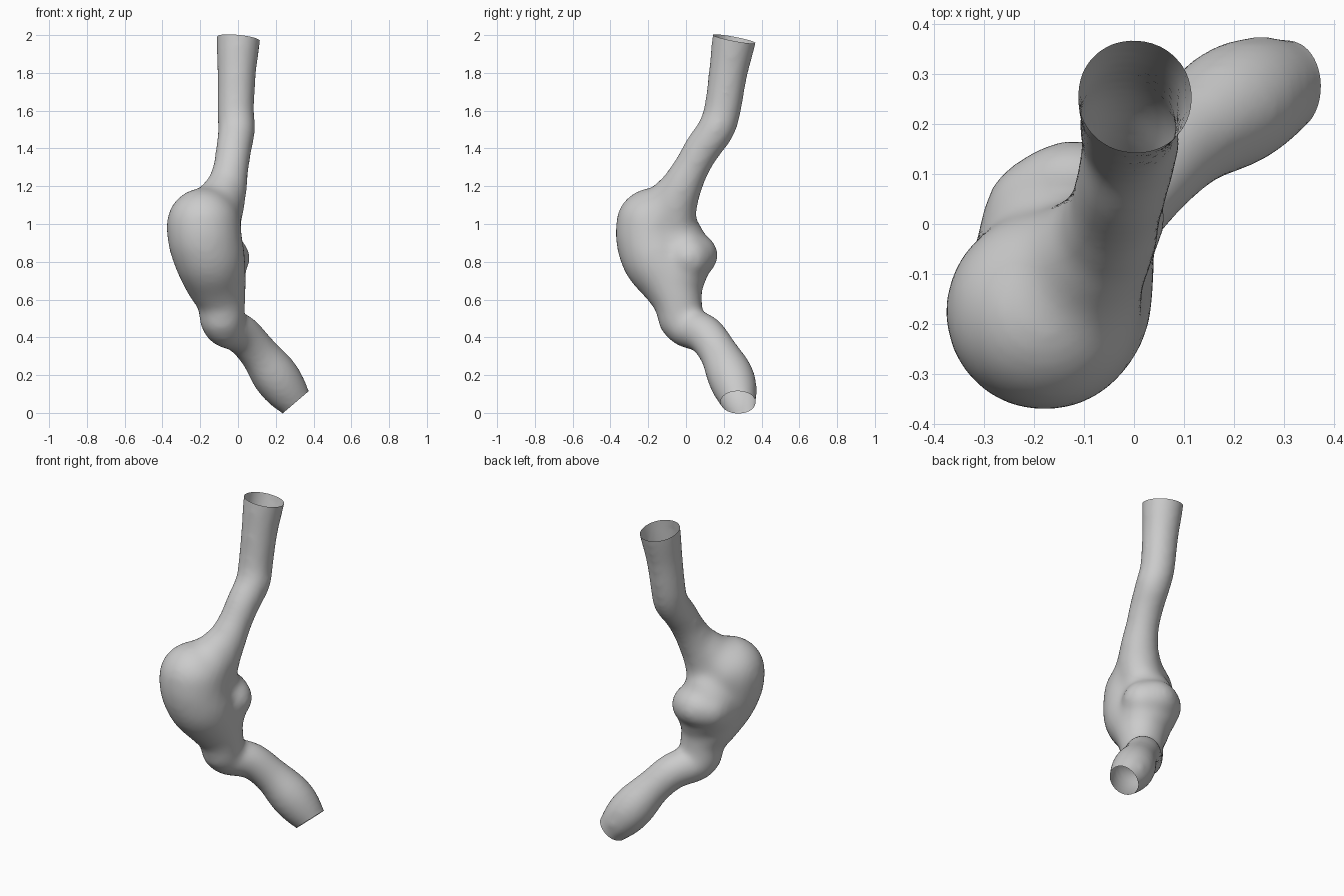
import bpy
import bmesh
from mathutils import Matrix, Vector

cube = bpy.data.objects.get("Cube")
if cube:
    bpy.data.objects.remove(cube, do_unlink=True)

GROW = 0.007      # offsets the shrinkage caused by smoothing
STEPS = 6


def material(name, colour):
    mat = bpy.data.materials.new(name)
    mat.use_nodes = True
    mat.diffuse_color = colour
    mat.node_tree.nodes["Principled BSDF"].inputs["Base Color"].default_value = colour
    return mat


def spline(a, b, c, d, t):
    """Smooth interpolation between b and c, including the radius."""
    return 0.5 * (2 * b + (c - a) * t + (2 * a - 5 * b + 4 * c - d) * t ** 2
                  + (3 * b - a - 3 * c + d) * t ** 3)


def add_chain(bm, path):
    """Fill a path of (x, y, z, radius) points with overlapping balls."""
    pts = [Vector(p) for p in path]
    pts = [pts[0]] + pts + [pts[-1]]
    for i in range(1, len(pts) - 2):
        for k in range(STEPS + 1):
            p = spline(*pts[i - 1:i + 3], k / STEPS)
            bmesh.ops.create_icosphere(bm, subdivisions=3, radius=p.w + GROW,
                                       matrix=Matrix.Translation(p.xyz))


# Upper tube, running down behind the large bulge
upper_tube = [
    (0.015, 0.285, 2.15, 0.117), (0.002, 0.255, 1.98, 0.112), (-0.007, 0.223, 1.8, 0.098),
    (-0.012, 0.192, 1.6, 0.093), (-0.007, 0.158, 1.5, 0.093), (-0.022, 0.087, 1.4, 0.09),
    (-0.037, 0.03, 1.3, 0.089), (-0.058, -0.022, 1.2, 0.101), (-0.085, -0.06, 1.1, 0.114),
    (-0.1, -0.06, 1, 0.107),
]

# Large front bulge tapering into the neck
front_bulge = [
    (-0.182, -0.175, 0.995, 0.191), (-0.175, -0.175, 0.92, 0.191), (-0.15, -0.15, 0.82, 0.182),
    (-0.122, -0.085, 0.71, 0.158), (-0.09, -0.045, 0.6, 0.125), (-0.086, -0.03, 0.5, 0.113),
]

# Bridge from the upper tube into the front bulge
shoulder = [(-0.075, -0.045, 1.17, 0.105), (-0.12, -0.1, 1.08, 0.135),
            (-0.175, -0.16, 1, 0.185)]

# Smaller lobe at the back, with a broad root
back_lobe = [(-0.18, 0.015, 0.83, 0.116), (-0.12, 0.056, 0.835, 0.108),
             (-0.058, 0.012, 0.82, 0.116)]
lobe_root = [(-0.13, -0.05, 0.93, 0.135), (-0.145, -0.04, 0.83, 0.165),
             (-0.1, -0.035, 0.73, 0.137)]

# Lower tube, bending out to the left and back
lower_tube = [
    (-0.086, -0.03, 0.5, 0.113), (-0.065, 0.005, 0.455, 0.104), (0.02, 0.1, 0.415, 0.099),
    (0.11, 0.175, 0.315, 0.098), (0.195, 0.233, 0.2, 0.118), (0.25, 0.262, 0.125, 0.109),
    (0.305, 0.28, 0.055, 0.085), (0.4, 0.3, -0.07, 0.08),
]

bm = bmesh.new()
for path in (upper_tube, front_bulge, shoulder, back_lobe, lobe_root, lower_tube):
    add_chain(bm, path)
mesh = bpy.data.meshes.new("vessel_source")
bm.to_mesh(mesh)
bm.free()
vessel = bpy.data.objects.new("vessel", mesh)
bpy.context.collection.objects.link(vessel)

# Merge everything into one skin and soften the joins
remesh = vessel.modifiers.new("merge", 'REMESH')
remesh.mode = 'VOXEL'
remesh.voxel_size = 0.015
soften = vessel.modifiers.new("soften", 'SMOOTH')
soften.factor = 0.5
soften.iterations = 28
bpy.context.view_layer.update()
evaluated = vessel.evaluated_get(bpy.context.evaluated_depsgraph_get())
skin = bpy.data.meshes.new_from_object(evaluated)
vessel.modifiers.clear()
vessel.data = skin
bpy.data.meshes.remove(mesh)

# Slice both ends to leave open, slanted mouths
bm = bmesh.new()
bm.from_mesh(skin)
mouths = [((0, 0.255, 1.98), (0.1, 0.19, 1)), ((0.305, 0.28, 0.056), (0.65, 0, -0.76))]
for centre, normal in mouths:
    bmesh.ops.bisect_plane(bm, geom=bm.verts[:] + bm.edges[:] + bm.faces[:],
                           plane_co=Vector(centre), plane_no=Vector(normal).normalized(),
                           clear_outer=True)
for face in bm.faces:
    face.smooth = True
bm.to_mesh(skin)
bm.free()

skin.name = "vessel"
skin.materials.clear()
skin.materials.append(material("plain grey", (0.6, 0.6, 0.6, 1)))
